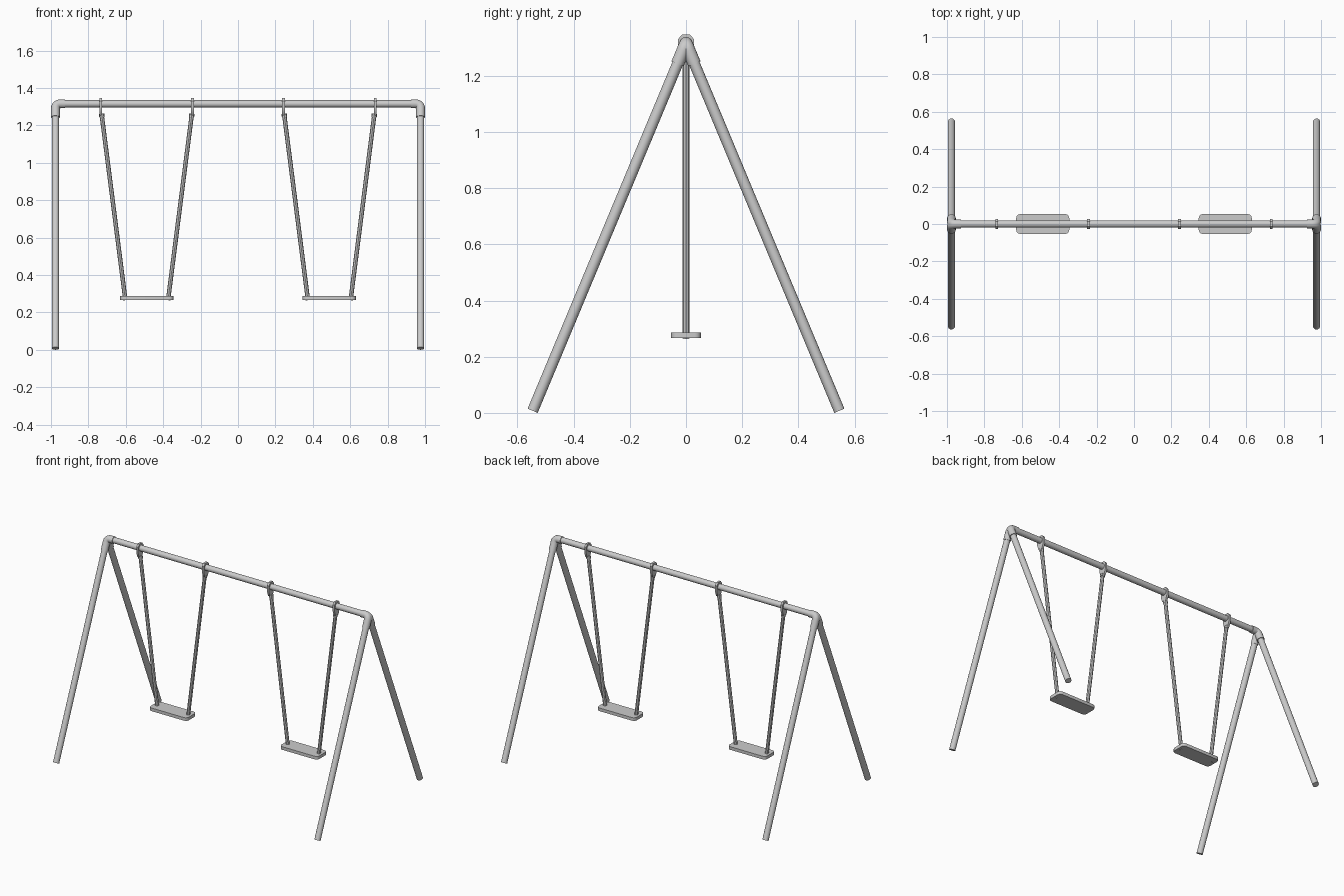
import bpy, bmesh, math
from mathutils import Vector

if "Cube" in bpy.data.objects:
    bpy.data.objects.remove(bpy.data.objects["Cube"])

LEG_X, BAR_Z, R = 0.976, 1.315, 0.0195
FOOT = Vector((LEG_X, 0.546, 0.0075))
APEX = Vector((LEG_X, 0, BAR_Z))


def finish(name, bm, smooth=True):
    bmesh.ops.recalc_face_normals(bm, faces=bm.faces)
    me = bpy.data.meshes.new(name)
    bm.to_mesh(me)
    bm.free()
    ob = bpy.data.objects.new(name, me)
    bpy.context.collection.objects.link(ob)
    if smooth:
        bpy.ops.object.select_all(action='DESELECT')
        ob.select_set(True)
        bpy.context.view_layer.objects.active = ob
        bpy.ops.object.shade_smooth_by_angle(angle=math.radians(40))
    return ob


def tube(name, pts, r, sides=16):
    """Sweep a round section along a path of points."""
    bm = bmesh.new()
    pts = [Vector(p) for p in pts]
    normal = (pts[1] - pts[0]).orthogonal()
    rings = []
    for i, p in enumerate(pts):
        t = (pts[min(i + 1, len(pts) - 1)] - pts[max(i - 1, 0)]).normalized()
        normal = (normal - t * normal.dot(t)).normalized()
        side = t.cross(normal)
        rings.append([bm.verts.new(p + r * (math.cos(a) * normal + math.sin(a) * side))
                      for a in (2 * math.pi * k / sides for k in range(sides))])
    for a, b in zip(rings, rings[1:]):
        for k in range(sides):
            bm.faces.new((a[k], a[(k + 1) % sides], b[(k + 1) % sides], b[k]))
    bm.faces.new(rings[0])
    bm.faces.new(rings[-1])
    return finish(name, bm)


def prism(name, outline, offset):
    bm = bmesh.new()
    f = bm.faces.new([bm.verts.new(p) for p in outline])
    ext = bmesh.ops.extrude_face_region(bm, geom=[f])
    bmesh.ops.translate(bm, vec=offset,
                        verts=[v for v in ext['geom'] if isinstance(v, bmesh.types.BMVert)])
    return finish(name, bm)


# top bar
tube("top_bar", [(-LEG_X + 0.03, 0, BAR_Z), (LEG_X - 0.03, 0, BAR_Z)], R)

# legs and bent corner sleeves
down = (FOOT - APEX).normalized()
for sx, side in ((-1, "left"), (1, "right")):
    for sy, end in ((-1, "front"), (1, "back")):
        m = Vector((sx, sy, 1))
        tube(f"{end}_{side}_leg", [(APEX + down * 0.03) * m, FOOT * m], R)
        a, b = APEX - Vector((0.028, 0, 0)), APEX + down * 0.028
        bend = [a * (1 - t) ** 2 + APEX * 2 * t * (1 - t) + b * t * t
                for t in (i / 8 for i in range(9))]
        path = [APEX - Vector((0.052, 0, 0))] + bend + [APEX + down * 0.078]
        tube(f"{end}_{side}_corner_sleeve", [p * m for p in path], 0.0235)

# clamp outline around the bar, tapering down to the rope
half = [(0.014, 1.347), (0.028, 1.331), (0.028, 1.29), (0.017, 1.258), (0.008, 1.25)]
clamp = half + [(-y, z) for y, z in reversed(half)]

# swings
for cx, side in ((-0.488, "left"), (0.488, "right")):
    # seat with rounded corners
    outline = []
    hx, hy, cr = 0.142, 0.053, 0.022
    for q, (sx, sy) in enumerate(((1, 1), (-1, 1), (-1, -1), (1, -1))):
        for k in range(5):
            a = math.pi / 2 * (q + k / 4)
            outline.append((cx + sx * (hx - cr) + cr * math.cos(a),
                            sy * (hy - cr) + cr * math.sin(a), 0.266))
    prism(f"{side}_seat", outline, (0, 0, 0.021))
    for s, tag in ((-1, "outer" if cx < 0 else "inner"), (1, "inner" if cx < 0 else "outer")):
        x = cx + s * 0.245
        prism(f"{side}_{tag}_clamp", [(x - 0.007, y, z) for y, z in clamp], (0.014, 0, 0))
        top = Vector((cx + s * 0.2415, 0, 1.262))
        low = Vector((cx + s * 0.114, 0, 0.265))
        tube(f"{side}_{tag}_rope", [top, low], 0.0118, 8)
        # rope end fitting
        tube(f"{side}_{tag}_rope_end", [top, top.lerp(low, 0.018)], 0.0145, 8)
